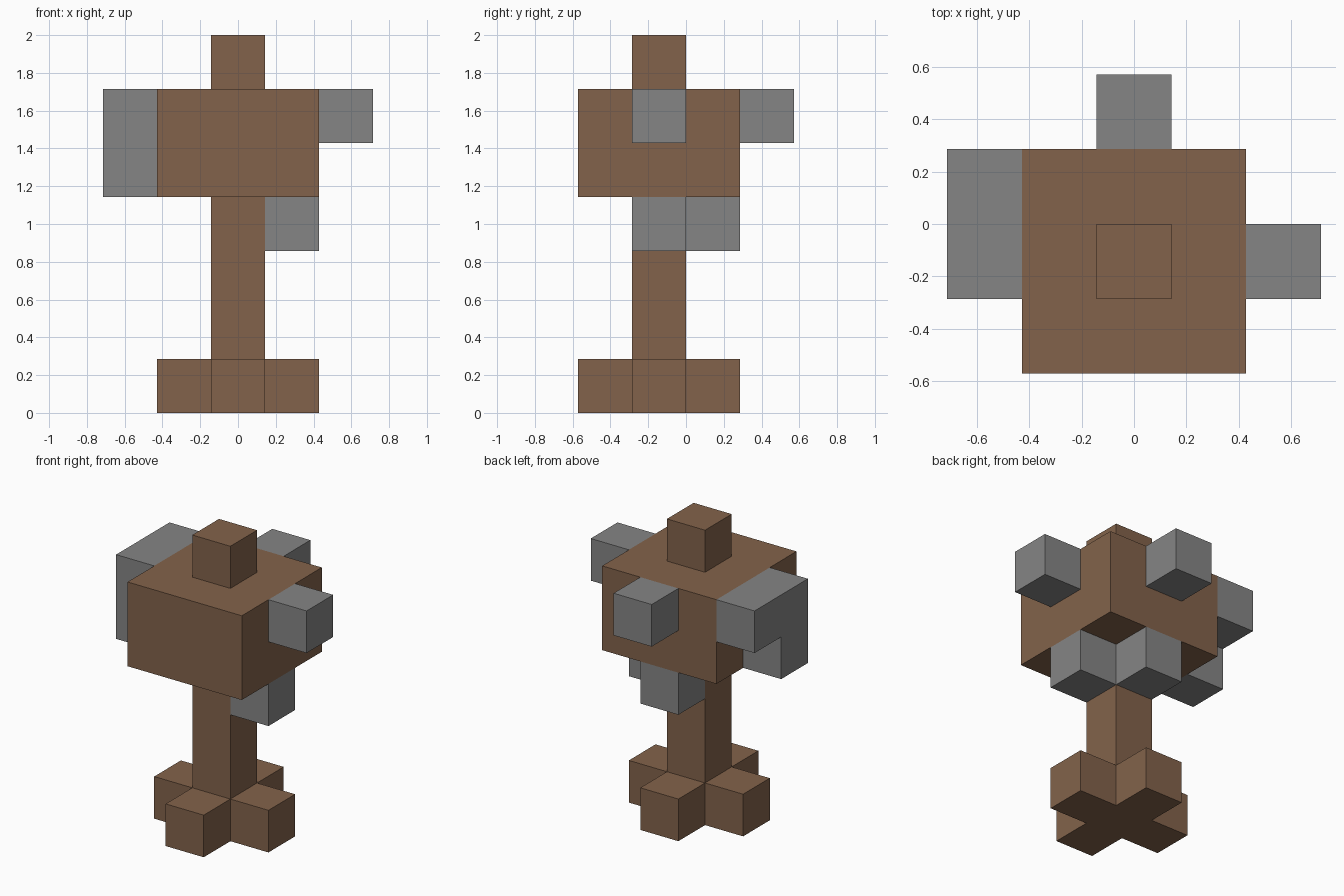
import bpy
import bmesh
from mathutils import Vector

cube = bpy.data.objects.get("Cube")
if cube:
    bpy.data.objects.remove(cube, do_unlink=True)

U = 2 / 7                          # edge of one block
AXIS = Vector((0, -U / 2, 0))      # trunk axis; parts are placed in blocks from it


def make_material(name, color):
    mat = bpy.data.materials.new(name)
    mat.use_nodes = True
    mat.diffuse_color = color
    bsdf = next(n for n in mat.node_tree.nodes if n.type == 'BSDF_PRINCIPLED')
    bsdf.inputs["Base Color"].default_value = color
    return mat


def prism(name, mat, profile, direction):
    """Extrude a flat outline, both given in blocks."""
    bm = bmesh.new()
    face = bm.faces.new([bm.verts.new(AXIS + Vector(p) * U) for p in profile])
    ext = bmesh.ops.extrude_face_region(bm, geom=[face], use_keep_orig=True)
    moved = [g for g in ext["geom"] if isinstance(g, bmesh.types.BMVert)]
    bmesh.ops.translate(bm, verts=moved, vec=Vector(direction) * U)
    bmesh.ops.recalc_face_normals(bm, faces=bm.faces)
    mesh = bpy.data.meshes.new(name)
    bm.to_mesh(mesh)
    bm.free()
    mesh.materials.append(mat)
    obj = bpy.data.objects.new(name, mesh)
    bpy.context.collection.objects.link(obj)
    return obj


def block(name, mat, center, z0, z1, width=1):
    """Square column between two heights."""
    x, y = center
    h = width / 2
    corners = [(-h, -h), (h, -h), (h, h), (-h, h)]
    return prism(name, mat, [(x + a, y + b, z0) for a, b in corners], (0, 0, z1 - z0))


bark = make_material("brown bark", (0.226, 0.124, 0.070, 1))
leaf = make_material("grey foliage", (0.235, 0.235, 0.235, 1))

# Cross-shaped roots: one arm outline turned around the axis
arm = [Vector((0.5, -0.5, 0)), Vector((1.5, -0.5, 0)), Vector((1.5, 0.5, 0))]
cross = []
for _ in range(4):
    cross += arm
    arm = [Vector((-p.y, p.x, 0)) for p in arm]
prism("roots", bark, cross, (0, 0, 1))

# Trunk, crown and tip
block("trunk", bark, (0, 0), 1, 4)
block("crown", bark, (0, 0), 4, 6, width=3)
block("crown_tip", bark, (0, 0), 6, 7)

# Foliage blocks beside and under the crown
block("left_upper_foliage", leaf, (2, 0), 5, 6)
block("back_upper_foliage", leaf, (0, 2), 5, 6)
block("left_lower_foliage", leaf, (1, 0), 3, 4)
block("back_lower_foliage", leaf, (0, 1), 3, 4)

# L-shaped foliage on the right side
outline = [(-0.5, 4), (0.5, 4), (0.5, 5), (1.5, 5), (1.5, 6), (-0.5, 6)]
prism("right_foliage", leaf, [(-2.5, y, z) for y, z in outline], (1, 0, 0))
